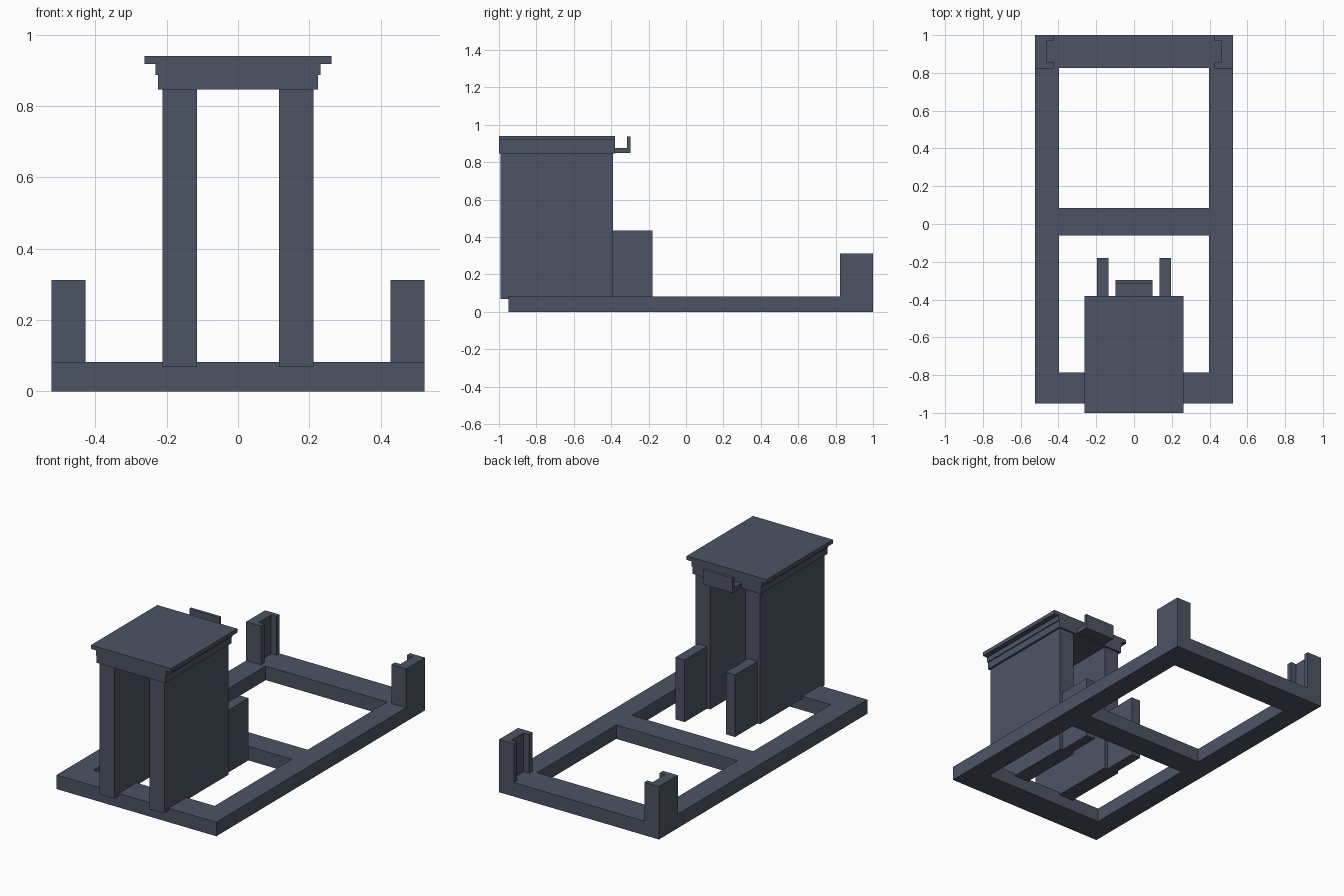
import bpy, bmesh
from mathutils import Vector

if "Cube" in bpy.data.objects:
    bpy.data.objects.remove(bpy.data.objects["Cube"])

slate = bpy.data.materials.new("slate_grey")
slate.diffuse_color = (0.073, 0.088, 0.127, 1)
slate.use_nodes = True
slate.node_tree.nodes["Principled BSDF"].inputs["Base Color"].default_value = slate.diffuse_color


def prism(name, outline, axis, start, end):
    """Extrude a closed outline along an axis: 'x' takes (y,z), 'y' takes (x,z), 'z' takes (x,y)."""
    i = "xyz".index(axis)
    bm = bmesh.new()
    verts = []
    for p in outline:
        co = list(p)
        co.insert(i, start)
        verts.append(bm.verts.new(co))
    face = bm.faces.new(verts)
    ext = bmesh.ops.extrude_face_region(bm, geom=[face])
    shift = Vector((0, 0, 0))
    shift[i] = end - start
    moved = [g for g in ext["geom"] if isinstance(g, bmesh.types.BMVert)]
    bmesh.ops.translate(bm, verts=moved, vec=shift)
    bmesh.ops.recalc_face_normals(bm, faces=bm.faces)
    mesh = bpy.data.meshes.new(name)
    bm.to_mesh(mesh)
    bm.free()
    mesh.materials.append(slate)
    obj = bpy.data.objects.new(name, mesh)
    bpy.context.collection.objects.link(obj)
    return obj


def box(name, x0, x1, y0, y1, z0, z1):
    return prism(name, [(x0, y0), (x1, y0), (x1, y1), (x0, y1)], "z", z0, z1)


# Base frame with two rectangular openings
frame = box("base_frame", -0.523, 0.523, -0.95, 1.0, 0, 0.083)
for name, y0, y1 in (("front_opening", -0.785, -0.062), ("rear_opening", 0.085, 0.826)):
    cutter = box(name + "_cutter", -0.397, 0.397, y0, y1, -0.1, 0.2)
    cutter.hide_render = True
    cutter.hide_viewport = True
    cut = frame.modifiers.new(name, "BOOLEAN")
    cut.operation = "DIFFERENCE"
    cut.solver = "EXACT"
    cut.object = cutter

# Parts repeated on both sides
for s, side in ((-1, "left"), (1, "right")):
    # Slotted rear corner post, open toward the middle
    post = [(0.523, 0.824), (0.523, 1.0), (0.427, 1.0), (0.427, 0.972),
            (0.463, 0.972), (0.463, 0.857), (0.427, 0.857), (0.427, 0.824)]
    prism(side + "_corner_post", [(s * x, y) for x, y in post], "z", 0.083, 0.313)
    # Tall side panel and the low fin behind it
    box(side + "_tall_panel", s * 0.115, s * 0.212, -0.992, -0.39, 0.068, 0.846)
    box(side + "_low_fin", s * 0.135, s * 0.195, -0.39, -0.18, 0.068, 0.436)

# Stepped cap across the panels
half = [(0.225, 0.846), (0.225, 0.888), (0.231, 0.888), (0.231, 0.918), (0.262, 0.918), (0.262, 0.941)]
prism("stepped_cap", half + [(-x, z) for x, z in reversed(half)], "y", -1.0, -0.38)

# Hook-shaped ledge on the back of the cap
prism("rear_hook_ledge", [(-0.38, 0.85), (-0.297, 0.85), (-0.297, 0.938), (-0.315, 0.938),
                          (-0.315, 0.876), (-0.38, 0.876)], "x", -0.098, 0.098)
